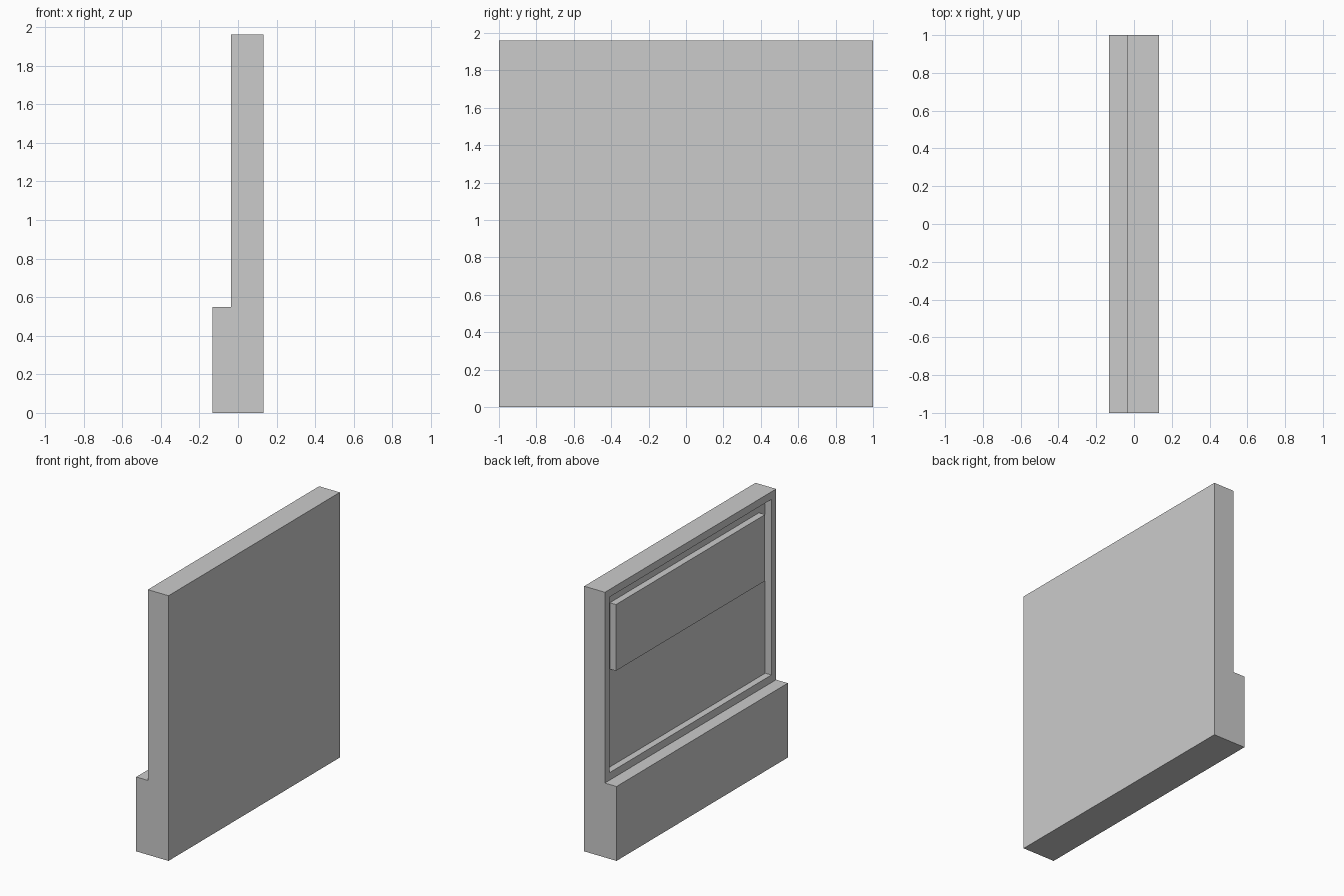
import bpy, bmesh
from mathutils import Vector

if "Cube" in bpy.data.objects:
    bpy.data.objects.remove(bpy.data.objects["Cube"])

HALF_LEN = 1.0
FACE_X = -0.037      # plane of the upper face
RECESS = 0.05        # depth of the sunken panel


def finish(name, bm):
    bmesh.ops.recalc_face_normals(bm, faces=bm.faces)
    mesh = bpy.data.meshes.new(name)
    bm.to_mesh(mesh)
    bm.free()
    obj = bpy.data.objects.new(name, mesh)
    bpy.context.collection.objects.link(obj)
    return obj


# Wall body: stepped profile swept along y
profile = [(-0.132, 0), (0.132, 0), (0.132, 1.96),
           (FACE_X, 1.96), (FACE_X, 0.55), (-0.132, 0.55)]
bm = bmesh.new()
end = bm.faces.new([bm.verts.new((x, -HALF_LEN, z)) for x, z in profile])
swept = bmesh.ops.extrude_face_region(bm, geom=[end], use_keep_orig=True)
verts = [g for g in swept["geom"] if isinstance(g, bmesh.types.BMVert)]
bmesh.ops.translate(bm, verts=verts, vec=(0, 2 * HALF_LEN, 0))
bmesh.ops.recalc_face_normals(bm, faces=bm.faces)

# Framed recess in the upper left face
upper = min(bm.faces, key=lambda f: (f.calc_center_median() - Vector((FACE_X, 0, 1.255))).length)
bmesh.ops.inset_individual(bm, faces=[upper], thickness=0.056, use_even_offset=True)
bmesh.ops.inset_individual(bm, faces=[upper], thickness=0, depth=-RECESS)
finish("wall_body", bm)

# Raised board mounted in the recess
bm = bmesh.new()
bmesh.ops.create_cube(bm, size=1)
bmesh.ops.scale(bm, verts=bm.verts, vec=(RECESS, 1.742, 0.49))
bmesh.ops.translate(bm, verts=bm.verts, vec=(FACE_X + RECESS / 2, 0, 1.575))
finish("raised_board", bm)
